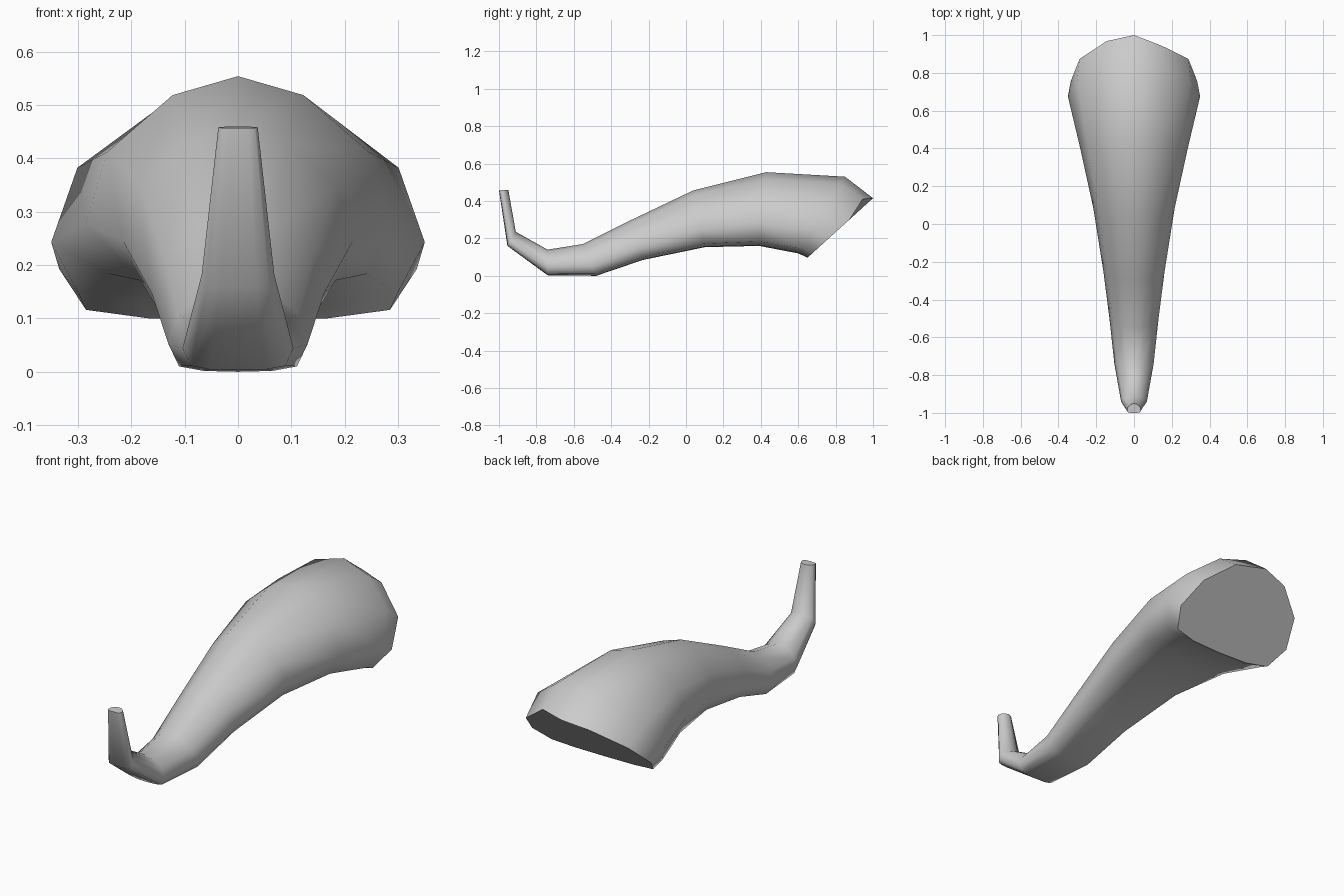
import bpy, bmesh, math

cube = bpy.data.objects.get("Cube")
if cube:
    bpy.data.objects.remove(cube, do_unlink=True)

grey = bpy.data.materials.new("plain grey")
grey.use_nodes = True
colour = (0.6, 0.6, 0.6, 1)
grey.diffuse_color = colour
grey.node_tree.nodes["Principled BSDF"].inputs["Base Color"].default_value = colour

# Half cross-section: sideways fraction, height fraction (top to underside)
half = [(0, 1), (.43, .91), (.86, .64), (1, .3), (.85, .06), (.5, .01), (0, 0)]
section = half + [(-x, h) for x, h in half[-2:0:-1]]

# Rings along the body: top (y, z), underside (y, z), half width
rings = [
    ((-.95, .46), (-1, .457), .037),
    ((-.91, .235), (-.955, .16), .068),
    ((-.74, .14), (-.74, .003), .104),
    ((-.55, .17), (-.48, 0), .13),
    ((-.30, .295), (-.23, .085), .162),
    ((.04, .457), (.10, .153), .215),
    ((.43, .554), (.39, .16), .285),
    ((.85, .53), (.60, .12), .35),
    ((1, .415), (.65, .097), .335),
]

# Curved tapering body
bm = bmesh.new()
loops = []
for (ty, tz), (by, bz), width in rings:
    loops.append([bm.verts.new((x * width, by + (ty - by) * h, bz + (tz - bz) * h))
                  for x, h in section])
loops[-1][1].co.y = .945
loops[-1][1].co.z = .41
n = len(section)
for a, b in zip(loops, loops[1:]):
    for i in range(n):
        j = (i + 1) % n
        bm.faces.new((a[i], a[j], b[j], b[i]))

# Flat caps on the tip and the wide end
bm.faces.new(loops[0])
bm.faces.new(loops[-1])
bmesh.ops.recalc_face_normals(bm, faces=bm.faces)

mesh = bpy.data.meshes.new("curved_tail")
bm.to_mesh(mesh)
bm.free()
mesh.materials.append(grey)
tail = bpy.data.objects.new("curved_tail", mesh)
bpy.context.collection.objects.link(tail)
bpy.context.view_layer.objects.active = tail
tail.select_set(True)
bpy.ops.object.shade_smooth_by_angle(angle=math.radians(60))
